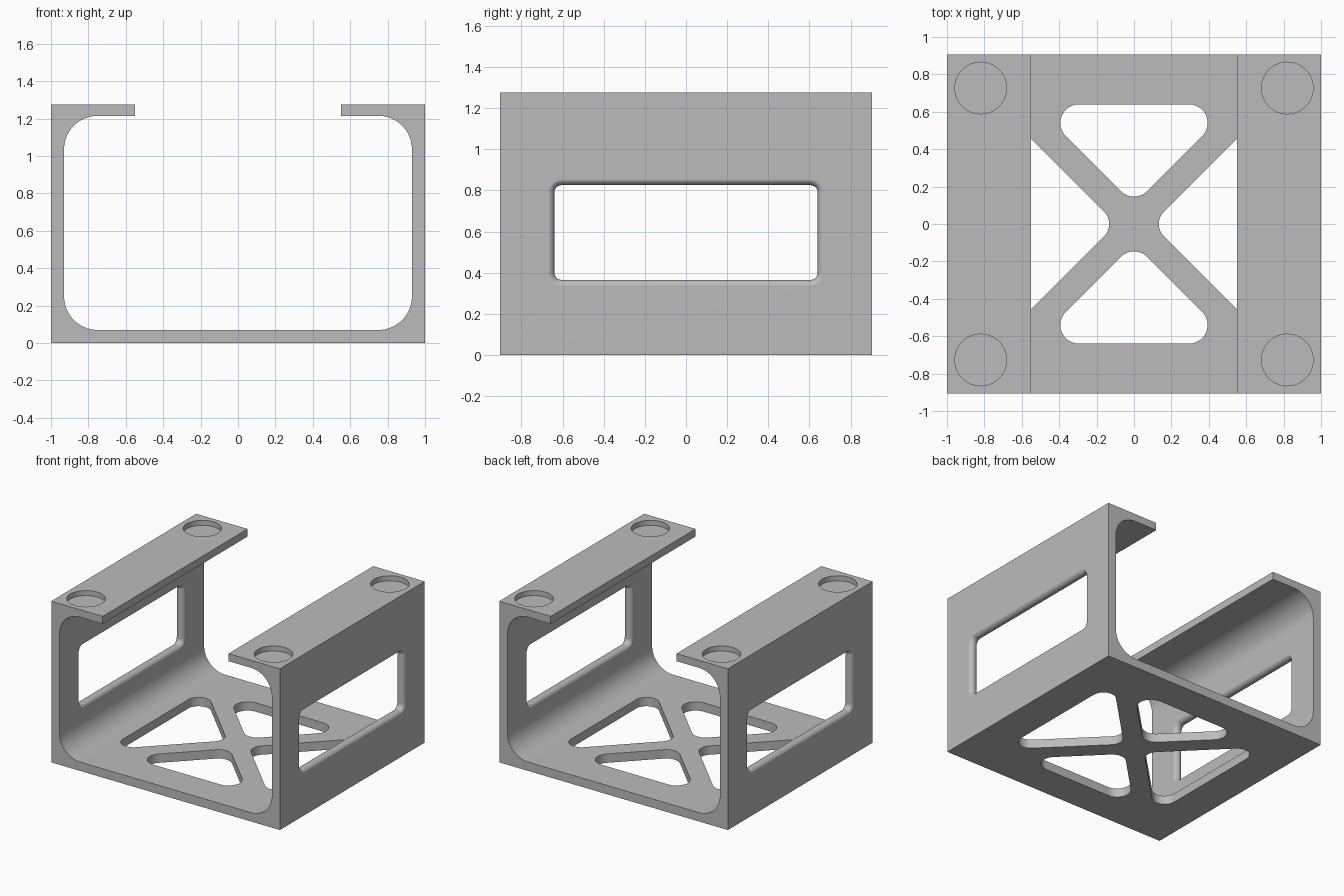
import bpy, bmesh, math
from mathutils import Vector

cube = bpy.data.objects.get("Cube")
if cube:
    bpy.data.objects.remove(cube, do_unlink=True)

HALF_Y, HEIGHT = 0.905, 1.275
WALL, LIP, FILLET = 0.07, 0.06, 0.18

grey = bpy.data.materials.new("plain grey")
grey.use_nodes = True
grey.diffuse_color = (0.5, 0.5, 0.5, 1)
grey.node_tree.nodes["Principled BSDF"].inputs["Base Color"].default_value = grey.diffuse_color


def rounded(corners, segments=12):
    """Outline from (x, y, radius) corners, each rounded by an arc."""
    out = []
    for i, (x, y, r) in enumerate(corners):
        p = Vector((x, y))
        if r == 0:
            out.append(p)
            continue
        u = (Vector(corners[i - 1][:2]) - p).normalized()
        v = (Vector(corners[(i + 1) % len(corners)][:2]) - p).normalized()
        half = math.acos(u.dot(v)) / 2
        c = p + (u + v).normalized() * r / math.sin(half)
        a, b = p + u * r / math.tan(half) - c, p + v * r / math.tan(half) - c
        sweep = math.pi - 2 * half
        for k in range(segments + 1):
            t = sweep * k / segments
            out.append(c + (a * math.sin(sweep - t) + b * math.sin(t)) / math.sin(sweep))
    return out


def loft(name, rings):
    """Closed solid through matching rings of 3D points."""
    bm = bmesh.new()
    loops = [[bm.verts.new(p) for p in ring] for ring in rings]
    n = len(loops[0])
    for a, b in zip(loops, loops[1:]):
        for i in range(n):
            j = (i + 1) % n
            bm.faces.new((a[i], a[j], b[j], b[i]))
    bm.faces.new(loops[0])
    bm.faces.new(loops[-1])
    bmesh.ops.recalc_face_normals(bm, faces=bm.faces)
    mesh = bpy.data.meshes.new(name)
    bm.to_mesh(mesh)
    bm.free()
    mesh.materials.append(grey)
    obj = bpy.data.objects.new(name, mesh)
    bpy.context.collection.objects.link(obj)
    return obj


def prism(name, outline, low, high):
    return loft(name, [[(p.x, p.y, z) for p in outline] for z in (low, high)])


# Bracket body: open-topped C profile run from front to back
inner = 1 - WALL
right_half = [(1, 0, 0), (1, HEIGHT, 0), (0.55, HEIGHT, 0), (0.55, HEIGHT - LIP, 0),
              (inner, HEIGHT - LIP, FILLET), (inner, WALL, FILLET)]
left_half = [(-x, z, r) for x, z, r in reversed(right_half)]
profile = rounded(right_half + left_half, 20)
body = loft("bracket_body", [[(p.x, y, p.y) for p in profile] for y in (-HALF_Y, HALF_Y)])

cutters = []

# Floor openings: four rounded triangles that leave an X brace
for s in (-1, 1):
    for name, tip, base, r in (("end", 0.105, 0.64, 0.1), ("side", 0.095, 0.72, 0.09)):
        w = base - tip
        tri = [(0, tip, r), (w, base, r), (-w, base, r)]
        if name == "side":
            tri = [(y, x, rad) for x, y, rad in tri]
        outline = rounded([(x * s, y * s, rad) for x, y, rad in tri])
        cutters.append(prism(name + "_opening_cutter", outline, -0.1, 0.2))

# Shallow round recesses on the lips
for sx in (-1, 1):
    for sy in (-1, 1):
        disc = [Vector((sx * 0.82 + 0.138 * math.cos(a), sy * 0.727 + 0.138 * math.sin(a)))
                for a in (math.tau * k / 64 for k in range(64))]
        cutters.append(prism("recess_cutter", disc, HEIGHT - 0.04, HEIGHT + 0.1))


# Side windows: one long cutter that flares where it leaves each wall
def window_ring(x, grow):
    y, low, high, r = 0.64 + grow, 0.365 - grow, 0.825 + grow, 0.035 + grow
    box = [(-y, low, r), (y, low, r), (y, high, r), (-y, high, r)]
    return [(x, p.x, p.y) for p in rounded(box, 8)]


mid, round_r = 1 - WALL / 2, 0.036
steps = [round_r * math.sin(math.pi / 2 * k / 8) for k in range(-8, 9)]
stations = [(mid + d, round_r - math.sqrt(max(0, round_r ** 2 - d * d))) for d in steps]
stations.append((1.1, round_r))
stations = [(-x, g) for x, g in reversed(stations)] + stations
cutters.append(loft("window_cutter", [window_ring(x, g) for x, g in stations]))

# Cut the openings, then tidy the shading
bpy.context.view_layer.objects.active = body
body.select_set(True)
for cutter in cutters:
    mod = body.modifiers.new("cut", "BOOLEAN")
    mod.operation, mod.solver, mod.object = "DIFFERENCE", "EXACT", cutter
    bpy.ops.object.modifier_apply(modifier=mod.name)
    bpy.data.objects.remove(cutter, do_unlink=True)
bpy.ops.object.select_all(action="DESELECT")
body.select_set(True)
bpy.ops.object.shade_smooth_by_angle(angle=math.radians(30))
normals = body.modifiers.new("even_shading", "WEIGHTED_NORMAL")
normals.keep_sharp = True
